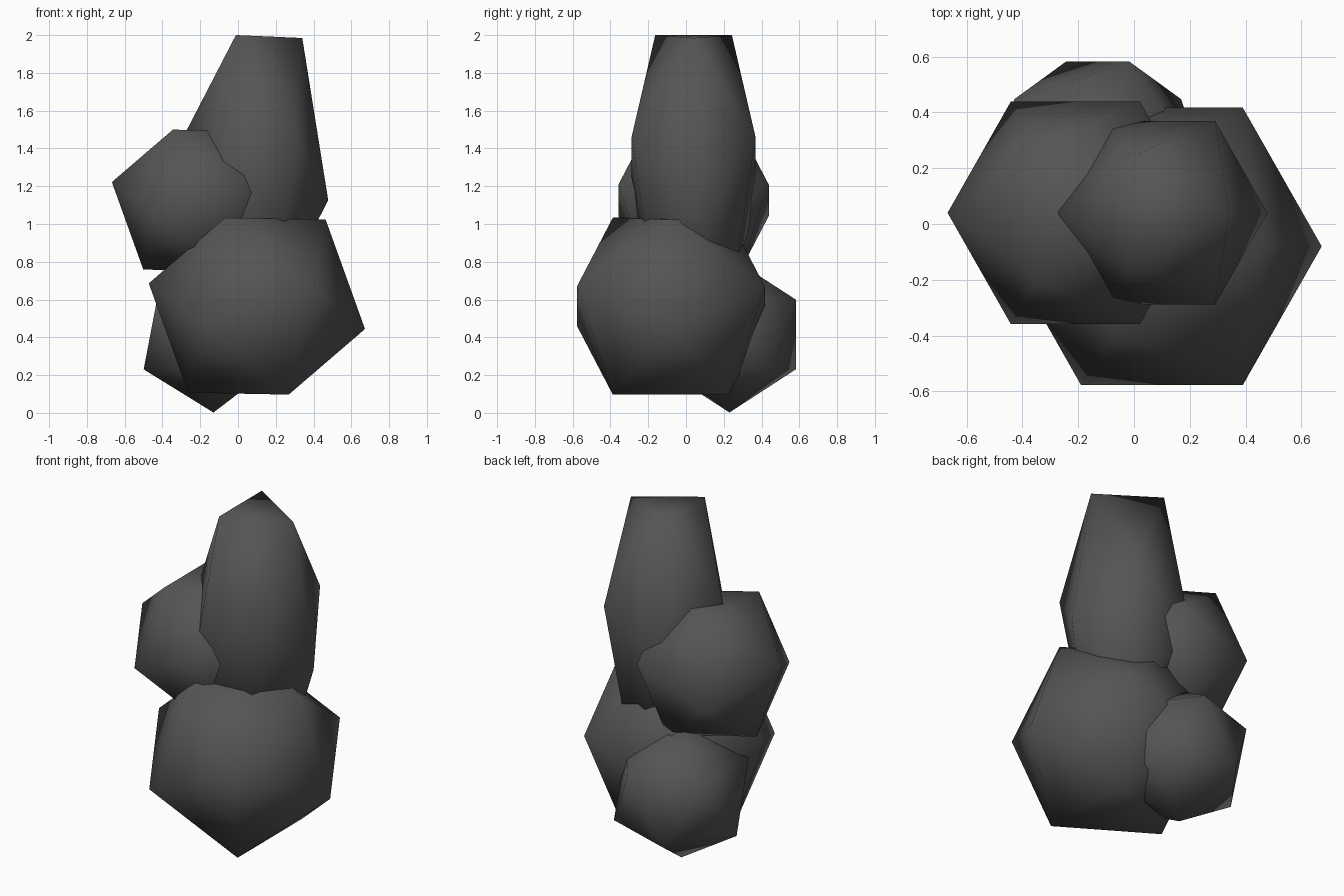
import bpy, bmesh, math
from mathutils import Matrix, Vector

cube = bpy.data.objects.get("Cube")
if cube:
    bpy.data.objects.remove(cube, do_unlink=True)

# One dark stone colour for the whole cluster
stone = bpy.data.materials.new("dark_stone")
stone.use_nodes = True
colour = (0.09, 0.09, 0.09, 1)
stone.diffuse_color = colour
stone.node_tree.nodes["Principled BSDF"].inputs["Base Color"].default_value = colour


def rock(name, centre, radius, tilt=0, stretch=1):
    """Smooth twenty-sided boulder, tipped about y and then stretched upward."""
    bm = bmesh.new()
    shape = Matrix.Diagonal((1, 1, stretch, 1)) @ Matrix.Rotation(math.radians(tilt), 4, "Y")
    bmesh.ops.create_icosphere(bm, subdivisions=1, radius=radius,
                               matrix=Matrix.Translation(Vector(centre)) @ shape)
    for face in bm.faces:
        face.smooth = True
    mesh = bpy.data.meshes.new(name)
    bm.to_mesh(mesh)
    bm.free()
    mesh.materials.append(stone)
    obj = bpy.data.objects.new(name, mesh)
    bpy.context.collection.objects.link(obj)
    return obj


TIP = 38.5  # lays a face almost level on top

# Large base boulder, side boulder, tall pillar and small rear boulder
rock("base_rock", (0.10, -0.08, 0.565), 0.585, TIP)
rock("side_rock", (-0.21, 0.04, 1.125), 0.468, TIP)
rock("tall_rock", (0.10, 0.04, 1.305), 0.386, TIP, 2.25)
rock("rear_rock", (-0.13, 0.23, 0.415), 0.413)
